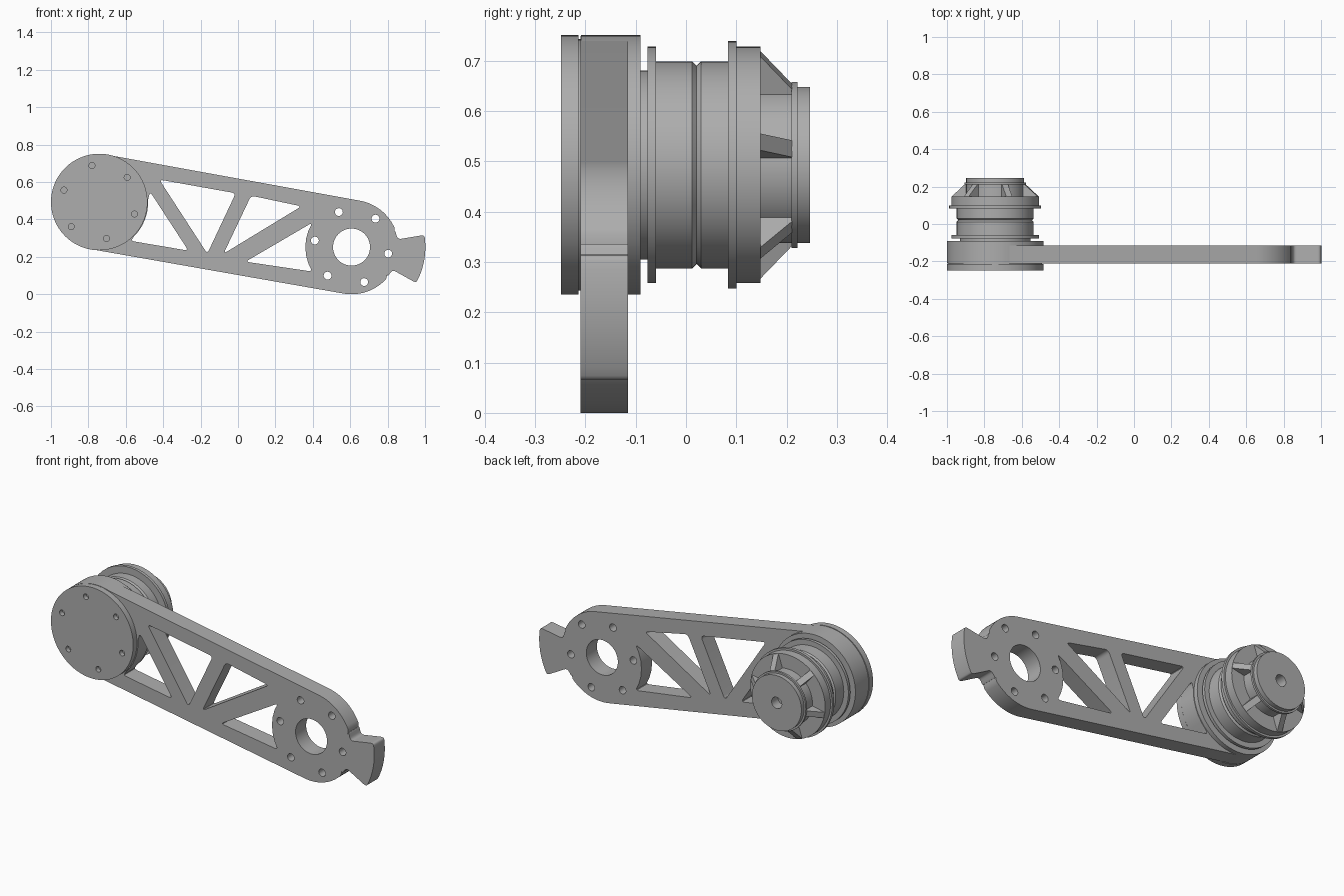
import bpy, bmesh
from math import sin, cos, pi, radians
from mathutils import Vector, Matrix

if "Cube" in bpy.data.objects:
    bpy.data.objects.remove(bpy.data.objects["Cube"])

grey = bpy.data.materials.new("machined grey")
grey.use_nodes = True
grey.diffuse_color = (0.42, 0.42, 0.42, 1)
grey.node_tree.nodes["Principled BSDF"].inputs["Base Color"].default_value = grey.diffuse_color

PIVOT = Vector((-0.742, 0.493))   # drive end, in x and z
HUB = Vector((0.607, 0.252))      # free end
TILT = -10.1


def polar(c, r, deg):
    return c + Vector((cos(radians(deg)), sin(radians(deg)))) * r


def arc(c, r, a, b, n):
    return [polar(c, r, a + (b - a) * i / n) for i in range(n + 1)]


def circle(c, r, n=32):
    return arc(c, r, 0, 360, n)[:-1]


def rounded(pts, d=0.022):
    """Round off the sharp corners of a closed outline."""
    out = []
    for i, p in enumerate(pts):
        a, b = pts[i - 1] - p, pts[(i + 1) % len(pts)] - p
        if a.angle(b) > radians(155):
            out.append(p)
            continue
        s = p + a.normalized() * min(d, a.length * 0.45)
        e = p + b.normalized() * min(d, b.length * 0.45)
        for k in range(6):
            t = k / 5
            out.append(s * (1 - t) ** 2 + p * 2 * t * (1 - t) + e * t * t)
    return out


def finish(name, bm, angle=30):
    bmesh.ops.remove_doubles(bm, verts=bm.verts, dist=1e-5)
    bmesh.ops.recalc_face_normals(bm, faces=bm.faces)
    me = bpy.data.meshes.new(name)
    bm.to_mesh(me)
    bm.free()
    me.materials.clear()
    me.materials.append(grey)
    ob = bpy.data.objects.new(name, me)
    bpy.context.collection.objects.link(ob)
    bpy.ops.object.select_all(action='DESELECT')
    ob.select_set(True)
    bpy.context.view_layer.objects.active = ob
    bpy.ops.object.shade_smooth_by_angle(angle=radians(angle))
    return ob


def plate(name, loops, y0, y1):
    """Flat plate in the xz plane: first loop is the outline, the rest are holes."""
    cu = bpy.data.curves.new(name + " outline", 'CURVE')
    cu.dimensions, cu.fill_mode = '2D', 'BOTH'
    cu.extrude = (y1 - y0) / 2
    for loop in loops:
        sp = cu.splines.new('POLY')
        sp.points.add(len(loop) - 1)
        for q, p in zip(sp.points, loop):
            q.co = (p.x, p.y, 0, 1)
        sp.use_cyclic_u = True
    tmp = bpy.data.objects.new("outline", cu)
    bpy.context.collection.objects.link(tmp)
    dg = bpy.context.evaluated_depsgraph_get()
    me = bpy.data.meshes.new_from_object(tmp.evaluated_get(dg))
    bm = bmesh.new()
    bm.from_mesh(me)
    bm.transform(Matrix.Translation((0, (y0 + y1) / 2, 0)) @ Matrix.Rotation(pi / 2, 4, 'X'))
    bpy.data.objects.remove(tmp)
    bpy.data.curves.remove(cu)
    bpy.data.meshes.remove(me)
    return finish(name, bm)


def lathe(name, profile, n=96):
    """Spin (radius, y) points about the drive axis."""
    bm = bmesh.new()
    vs = [bm.verts.new((r, y, 0)) for r, y in profile]
    es = [bm.edges.new(p) for p in zip(vs, vs[1:])]
    bmesh.ops.spin(bm, geom=vs + es, cent=(0, 0, 0), axis=(0, 1, 0), angle=2 * pi,
                   steps=n, use_merge=True)
    bmesh.ops.remove_doubles(bm, verts=bm.verts, dist=1e-5)
    bm.transform(Matrix.Translation((PIVOT.x, 0, PIVOT.y)))
    return finish(name, bm)


# Arm: tapered outline with a flared tail, truss windows, bore and bolt holes
tail = rounded([polar(HUB, 0.25, 22), polar(HUB, 0.25, 9.5)] + arc(HUB, 0.395, 9.5, -29, 8)
               + [polar(HUB, 0.25, -29), polar(HUB, 0.25, -41)], 0.02)
outline = (arc(HUB, 0.252, 90 + TILT, 24, 14) + tail + arc(HUB, 0.252, -43, -90 + TILT, 14)
           + arc(PIVOT, 0.256, -90 + TILT, -270 + TILT, 48))
V = lambda *c: [Vector(p) for p in c]
windows = [
    V((-0.421, 0.613), (-0.012, 0.540), (-0.164, 0.217)),
    V((0.070, 0.527), (0.339, 0.470), (-0.077, 0.217)),
    V((-0.470, 0.548), (-0.265, 0.233), (-0.572, 0.285)) + arc(PIVOT, 0.262, -45, 3, 6),
    V((0.040, 0.174)) + arc(HUB, 0.247, 212, 148, 6),
]
bolts = [circle(polar(HUB, 0.199, TILT + 60 * k), 0.021, 20) for k in range(6)]
plate("arm", [outline] + [rounded(w) for w in windows] + [circle(HUB, 0.099, 48)] + bolts,
      -0.21, -0.115)

# Drive cover on the front, with six screw holes
screws = [circle(polar(PIVOT, 0.199, 41.3 + 60 * k), 0.016, 20) for k in range(6)]
plate("drive_cover", [circle(PIVOT, 0.258, 96)] + screws, -0.248, -0.214)
lathe("cover_seam", [(0, -0.222), (0.25, -0.222), (0.25, -0.205), (0, -0.205)])

# Stepped drive housing behind the arm
lathe("drive_housing", [
    (0, -0.209), (0.258, -0.209), (0.258, -0.09), (0.188, -0.09), (0.188, -0.077),
    (0.235, -0.077), (0.235, -0.06), (0.206, -0.06), (0.206, 0.012), (0.197, 0.021),
    (0.206, 0.03), (0.206, 0.083), (0.246, 0.083), (0.246, 0.1), (0.235, 0.1),
    (0.235, 0.148), (0.155, 0.148), (0.155, 0.21), (0.165, 0.21), (0.165, 0.222),
    (0.155, 0.222), (0.155, 0.247), (0.032, 0.247), (0.032, 0.19), (0, 0.19)])

# Six sloping ribs around the rear hub
for k in range(6):
    bm = bmesh.new()
    side = [bm.verts.new((r, y, -0.017)) for r, y in
            ((0.14, 0.14), (0.233, 0.14), (0.233, 0.148), (0.164, 0.211), (0.14, 0.211))]
    face = bm.faces.new(side)
    new = bmesh.ops.extrude_face_region(bm, geom=[face])["geom"]
    bmesh.ops.translate(bm, vec=(0, 0, 0.034),
                        verts=[g for g in new if isinstance(g, bmesh.types.BMVert)])
    bm.transform(Matrix.Translation((PIVOT.x, 0, PIVOT.y))
                 @ Matrix.Rotation(-radians(11.3 + 60 * k), 4, 'Y'))
    finish(f"rear_rib_{k + 1}", bm)
